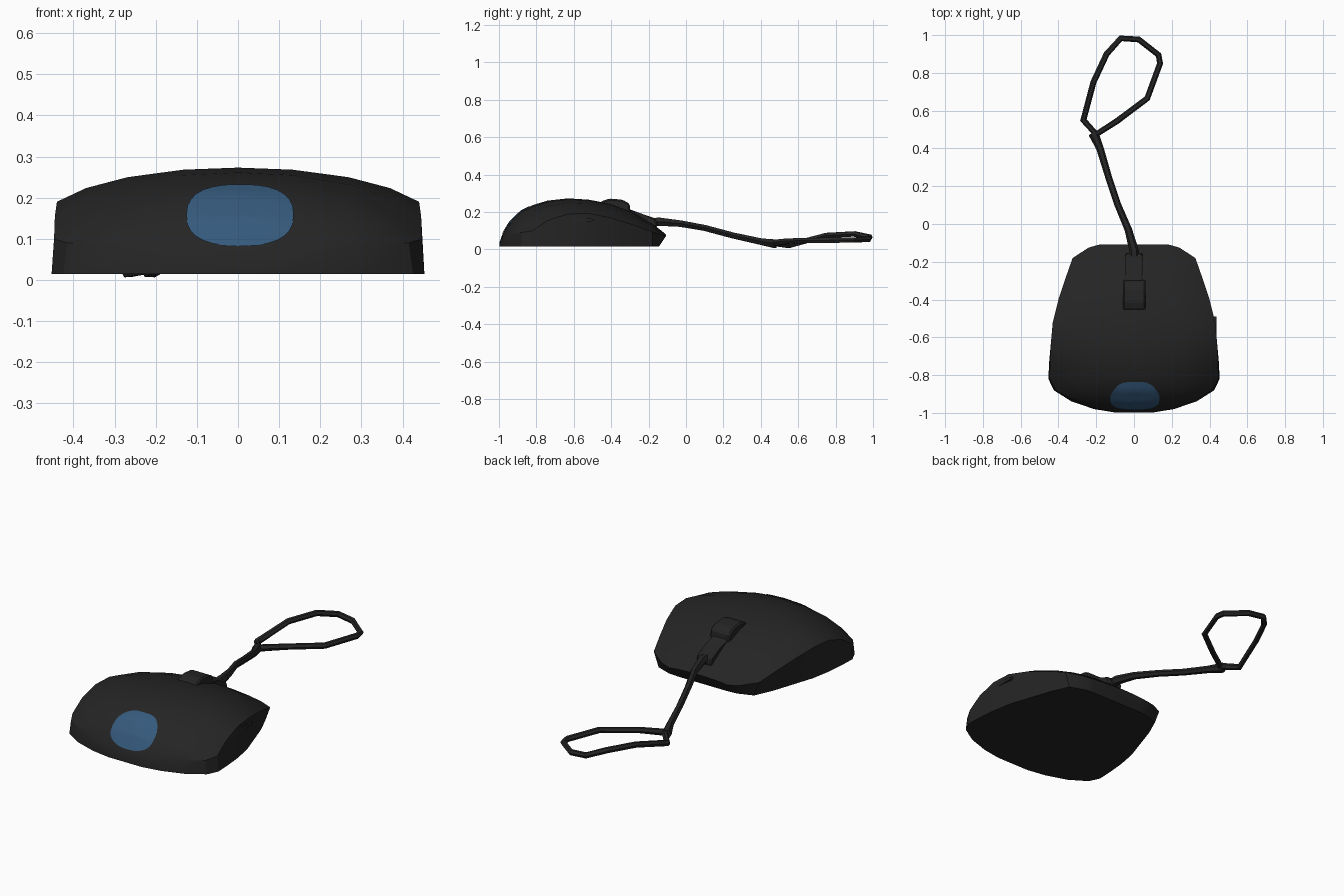
import bpy, bmesh, math
from mathutils import Vector
from mathutils.bvhtree import BVHTree

if "Cube" in bpy.data.objects:
    bpy.data.objects.remove(bpy.data.objects["Cube"])


def material(name, rgb):
    m = bpy.data.materials.new(name)
    m.diffuse_color = (*rgb, 1)
    m.use_nodes = True
    m.node_tree.nodes["Principled BSDF"].inputs["Base Color"].default_value = m.diffuse_color
    return m


BLACK = material("matte black", (0.018, 0.018, 0.018))
BLUE = material("blue badge", (0.035, 0.1, 0.2))


def finish(name, bm, mat, smooth=None):
    bmesh.ops.recalc_face_normals(bm, faces=bm.faces)
    mesh = bpy.data.meshes.new(name)
    bm.to_mesh(mesh)
    mesh.materials.append(mat)
    ob = bpy.data.objects.new(name, mesh)
    bpy.context.collection.objects.link(ob)
    if smooth:
        bpy.context.view_layer.objects.active = ob
        ob.select_set(True)
        bpy.ops.object.shade_smooth_by_angle(angle=math.radians(smooth))
        ob.select_set(False)
    return ob


# Body: cross-sections (y, base half width, ridge half width, ridge z, top z)
stations = [
    (-0.998, 0.10, 0.09, 0.03, 0.035),
    (-0.98, 0.21, 0.19, 0.06, 0.085),
    (-0.94, 0.33, 0.31, 0.085, 0.15),
    (-0.88, 0.425, 0.415, 0.09, 0.207),
    (-0.82, 0.453, 0.447, 0.10, 0.237),
    (-0.74, 0.45, 0.445, 0.155, 0.261),
    (-0.63, 0.44, 0.44, 0.19, 0.273),
    (-0.52, 0.42, 0.43, 0.193, 0.266),
    (-0.40, 0.38, 0.40, 0.168, 0.243),
    (-0.28, 0.34, 0.36, 0.13, 0.198),
    (-0.18, 0.295, 0.325, 0.095, 0.137),
    (-0.125, 0.21, 0.24, 0.077, 0.095),
    (-0.108, 0.15, 0.18, 0.07, 0.08),
]
crown = [(0.84, 0.4), (0.61, 0.72), (0.3, 0.94), (0, 1)]
body = bmesh.new()
rings = []
for y, bw, rw, rz, top in stations:
    by = min(y, -0.145 - 0.3 * max(0, -0.11 - y)) if y > -0.2 else y
    half = [(bw, by, 0.015), (rw, y, rz)]
    half += [(rw * f, y, rz + (top - rz) * h) for f, h in crown]
    pts = half + [(-x, yy, z) for x, yy, z in half[-2::-1]]
    rings.append([body.verts.new(p) for p in pts])
for a, b in zip(rings, rings[1:]):
    for i in range(len(a)):
        j = (i + 1) % len(a)
        body.faces.new((a[i], a[j], b[j], b[i]))
body.faces.new(rings[0])
body.faces.new(rings[-1])
finish("mouse_body", body, BLACK, 25)

# Badge: rounded oval laid on the rear curve of the body
tree = BVHTree.FromBMesh(body)
badge = bmesh.new()


def on_body(x, z):
    hit = tree.ray_cast(Vector((x, -2, z)), Vector((0, 1, 0)))
    return badge.verts.new(hit[0] + hit[1].normalized() * 0.004 *
                           (-1 if hit[1].y > 0 else 1))


N = 28
centre = on_body(0.005, 0.155)
prev = None
for k in range(1, 7):
    ring = []
    for i in range(N):
        c, s = math.cos(math.tau * i / N), math.sin(math.tau * i / N)
        ring.append(on_body(0.005 + 0.13 * k / 6 * math.copysign(abs(c) ** 0.8, c),
                            0.155 + 0.074 * k / 6 * math.copysign(abs(s) ** 0.8, s)))
    for i in range(N):
        j = (i + 1) % N
        if prev:
            badge.faces.new((prev[i], prev[j], ring[j], ring[i]))
        else:
            badge.faces.new((centre, ring[j], ring[i]))
    prev = ring
ob = finish("rear_badge", badge, BLUE, 25)
# Face the badge outward
if sum(p.normal.y for p in ob.data.polygons) > 0:
    ob.data.flip_normals()


def slab(name, profile, x0, x1, inset=0.0):
    """Extrude a (y, z) profile across x, with optional bevelled edges."""
    bm = bmesh.new()
    ends = [[bm.verts.new((x, y, z)) for y, z in profile] for x in (x0, x1)]
    n = len(profile)
    for i in range(n):
        j = (i + 1) % n
        bm.faces.new((ends[0][i], ends[0][j], ends[1][j], ends[1][i]))
    bm.faces.new(ends[0])
    bm.faces.new(ends[1])
    if inset:
        bmesh.ops.bevel(bm, geom=bm.edges[:], offset=inset, segments=1,
                        affect='EDGES', clamp_overlap=True)
    return finish(name, bm, BLACK)


# Scroll wheel and the cable housing in front of it
slab("scroll_wheel", [(-0.46, 0.23), (-0.455, 0.256), (-0.41, 0.272), (-0.34, 0.266),
                      (-0.302, 0.245), (-0.295, 0.19)], -0.058, 0.062, 0.008)
slab("cable_housing", [(-0.32, 0.17), (-0.32, 0.222), (-0.24, 0.192), (-0.165, 0.166),
                       (-0.15, 0.13), (-0.17, 0.11)], -0.045, 0.045, 0.008)
# Side button
slab("side_button", [(-0.66, 0.165), (-0.62, 0.178), (-0.49, 0.162), (-0.50, 0.15),
                     (-0.60, 0.15)], 0.41, 0.438)


# Cable: a lead that ends in an open loop
def tube(name, points, radius, closed=False):
    cu = bpy.data.curves.new(name, 'CURVE')
    cu.dimensions = '3D'
    cu.bevel_depth = radius
    cu.bevel_resolution = 1
    cu.use_fill_caps = True
    sp = cu.splines.new('POLY')
    sp.points.add(len(points) - 1)
    for p, (x, y, z, r) in zip(sp.points, points):
        p.co = (x, y, z, 1)
        p.radius = r
    sp.use_cyclic_u = closed
    sp.use_smooth = False
    cu.materials.append(BLACK)
    ob = bpy.data.objects.new(name, cu)
    bpy.context.collection.objects.link(ob)


tube("cable_lead", [(0, -0.20, 0.145, 1.5), (0, -0.14, 0.148, 1.4), (-0.03, -0.03, 0.138, 1.1),
                    (-0.085, 0.10, 0.115, 1), (-0.135, 0.25, 0.075, 1),
                    (-0.18, 0.40, 0.042, 1.1), (-0.215, 0.48, 0.03, 1.5)], 0.018)
tube("cable_loop", [(-0.20, 0.475, 0.035, 1.2), (-0.268, 0.55, 0.022, 1.1),
                    (-0.215, 0.75, 0.075, 1), (-0.145, 0.90, 0.083, 1),
                    (-0.07, 0.983, 0.065, 1), (0.025, 0.977, 0.055, 1),
                    (0.13, 0.895, 0.05, 1), (0.138, 0.85, 0.05, 1),
                    (0.07, 0.665, 0.048, 1), (-0.09, 0.545, 0.045, 1)], 0.016, True)
